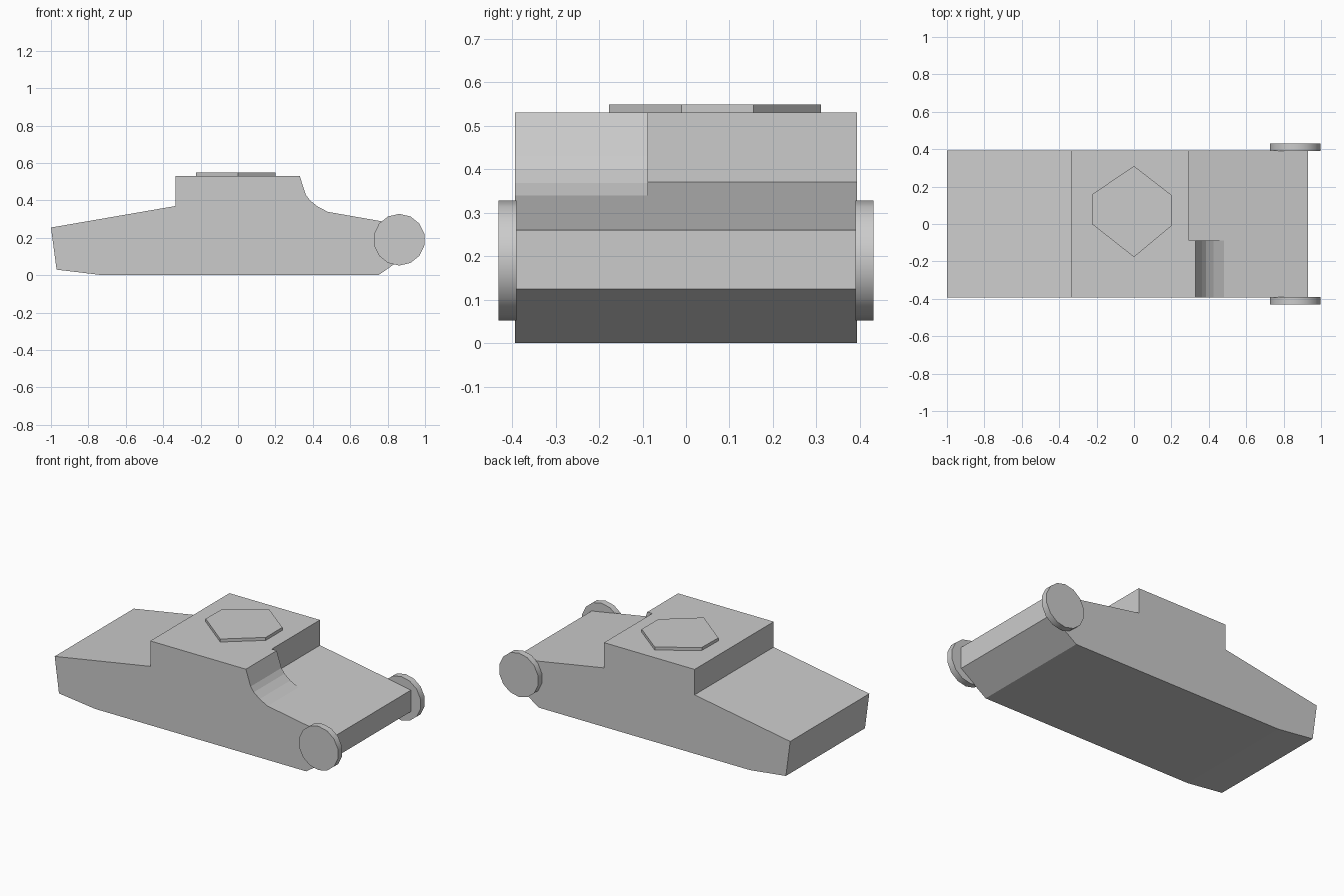
import bpy, bmesh, math

if "Cube" in bpy.data.objects:
    bpy.data.objects.remove(bpy.data.objects["Cube"])


def prism(name, points, place, depth):
    """Extrude a closed outline; place maps a 2D point to 3D."""
    bm = bmesh.new()
    face = bm.faces.new([bm.verts.new(place(a, b)) for a, b in points])
    out = bmesh.ops.extrude_face_region(bm, geom=[face])
    verts = [v for v in out["geom"] if isinstance(v, bmesh.types.BMVert)]
    bmesh.ops.translate(bm, verts=verts, vec=depth)
    bmesh.ops.recalc_face_normals(bm, faces=bm.faces)
    mesh = bpy.data.meshes.new(name)
    bm.to_mesh(mesh)
    bm.free()
    obj = bpy.data.objects.new(name, mesh)
    bpy.context.collection.objects.link(obj)
    return obj


HALF = 0.393

# Hull: side profile with the curved front of the raised cabin
profile = [(-1, 0.255), (-0.97, 0.03), (-0.72, 0), (0.75, 0), (0.93, 0.125),
           (0.93, 0.26), (0.48, 0.339), (0.425, 0.368), (0.385, 0.4),
           (0.363, 0.43), (0.33, 0.53), (-0.335, 0.53), (-0.335, 0.37)]
hull = prism("hull", profile, lambda x, z: (x, -HALF, z), (0, 2 * HALF, 0))

# Cutter: sets the cabin front back on the far side
step = [(0.295, 0.371), (0.48, 0.339), (0.6, 0.65), (0.295, 0.65)]
cutter = prism("cabin_step_cutter", step, lambda x, z: (x, -0.087, z), (0, 0.7, 0))
cutter.hide_render = True
mod = hull.modifiers.new("cabin_step", 'BOOLEAN')
mod.operation = 'DIFFERENCE'
mod.solver = 'EXACT'
mod.object = cutter
bpy.context.view_layer.objects.active = hull
bpy.ops.object.modifier_apply(modifier=mod.name)
bpy.data.objects.remove(cutter)

# Roof plate: irregular hexagon
hexagon = [(0, 0.31), (-0.222, 0.16), (-0.225, 0), (0, -0.177), (0.2, -0.01), (0.2, 0.155)]
prism("roof_plate", hexagon, lambda x, y: (x, y, 0.525), (0, 0, 0.024))

# Drive wheels, one on each side
for name, side in (("drive_wheel_near", -1), ("drive_wheel_far", 1)):
    bpy.ops.mesh.primitive_cylinder_add(
        vertices=14, radius=0.138, depth=0.041,
        location=(0.862, side * 0.4105, 0.19), rotation=(math.pi / 2, 0, 0))
    wheel = bpy.context.object
    wheel.name = name
    bpy.ops.object.shade_smooth_by_angle(angle=math.radians(35))
